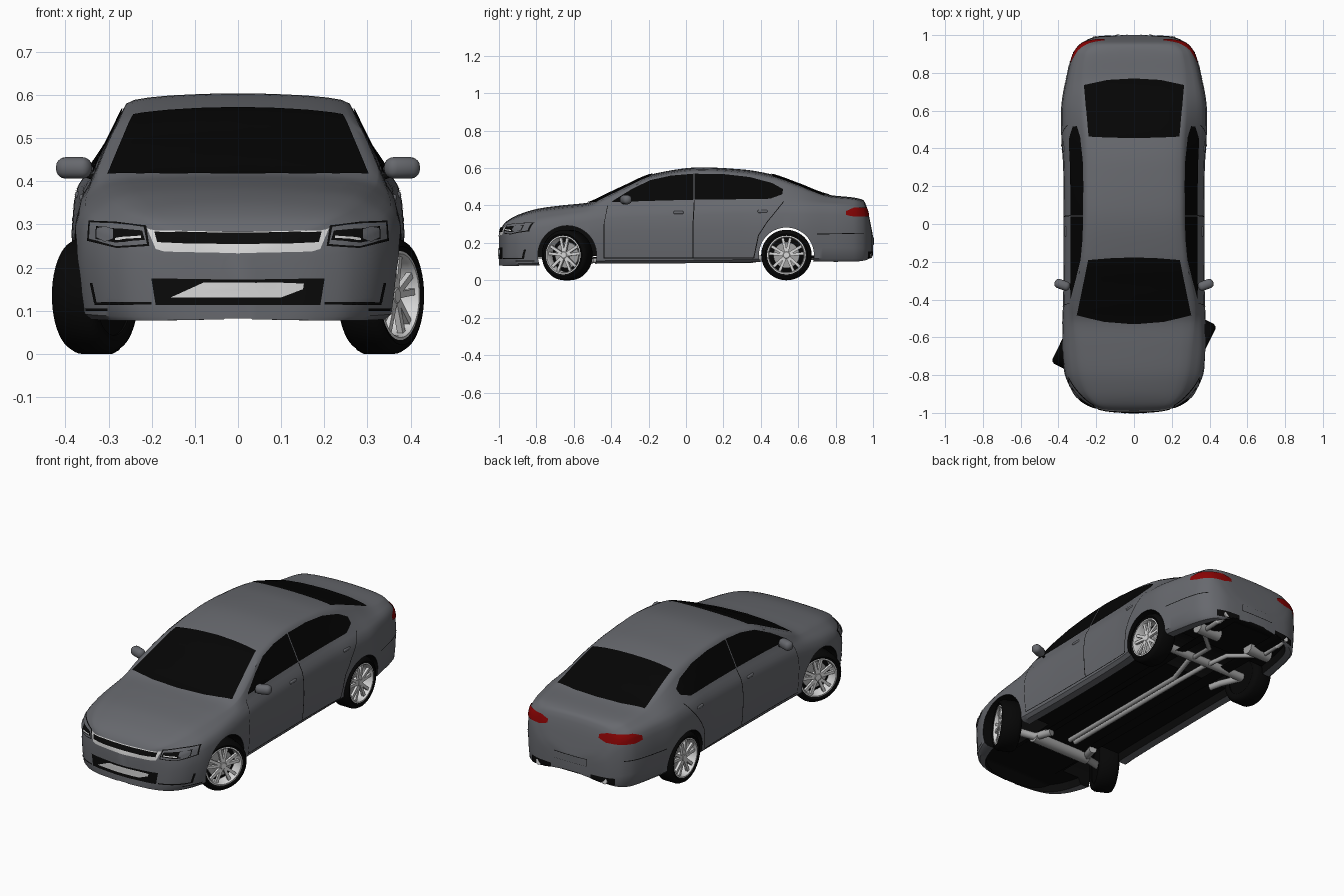
import bpy, bmesh, math
from mathutils import Vector, Matrix
from mathutils.bvhtree import BVHTree

if "Cube" in bpy.data.objects:
    bpy.data.objects.remove(bpy.data.objects["Cube"])


def material(name, *rgb):
    m = bpy.data.materials.new(name)
    m.use_nodes = True
    m.diffuse_color = (*rgb, 1)
    m.node_tree.nodes["Principled BSDF"].inputs["Base Color"].default_value = (*rgb, 1)
    return m


PAINT = material("grey paint", .135, .14, .155)
BLACK = material("black trim", .003, .003, .003)
GLASS = material("dark glass", .0015, .0015, .0015)
RUBBER = material("tyre rubber", .002, .002, .002)
SILVER = material("silver", .68, .68, .68)
METAL = material("underbody metal", .36, .36, .36)
RED = material("red lamp", .25, .001, .001)
SIDES = ((1, "left_"), (-1, "right_"))


def activate(ob):
    bpy.ops.object.select_all(action="DESELECT")
    ob.select_set(True)
    bpy.context.view_layer.objects.active = ob


def make(name, bm, *mats):
    me = bpy.data.meshes.new(name)
    bm.to_mesh(me)
    ob = bpy.data.objects.new(name, me)
    bpy.context.collection.objects.link(ob)
    for m in mats:
        me.materials.append(m)
    activate(ob)
    bpy.ops.object.shade_smooth_by_angle(angle=math.radians(40))
    return ob


# Body stations: y, half width, bottom, shoulder, roof half width, roof edge, crown
STATIONS = [
    (-1, .04, .08, .20, .03, .22, .235),
    (-.985, .17, .078, .25, .14, .275, .285),
    (-.95, .265, .077, .275, .21, .31, .322),
    (-.88, .33, .078, .30, .26, .335, .357),
    (-.78, .37, .08, .325, .29, .36, .385),
    (-.65, .383, .08, .345, .305, .378, .402),
    (-.52, .38, .085, .365, .318, .393, .416),
    (-.45, .377, .09, .378, .324, .42, .448),
    (-.33, .374, .09, .39, .306, .478, .504),
    (-.18, .372, .09, .395, .275, .543, .568),
    (.08, .372, .092, .405, .259, .58, .604),
    (.3, .375, .095, .41, .26, .566, .593),
    (.46, .385, .1, .412, .263, .542, .566),
    (.6, .386, .1, .41, .272, .495, .517),
    (.77, .36, .1, .405, .272, .44, .456),
    (.9, .325, .1, .395, .255, .427, .442),
    (.95, .29, .105, .372, .225, .404, .428),
    (.968, .262, .11, .34, .21, .365, .386),
    (.99, .2, .125, .255, .16, .272, .288),
    (1, .06, .14, .20, .05, .22, .235)]


def secant(c, i):
    p, q = STATIONS[i], STATIONS[i + 1]
    return (q[c] - p[c]) / (q[0] - p[0])


def slope(c, i):
    if i == 0:
        return secant(c, 0)
    if i == len(STATIONS) - 1:
        return secant(c, i - 1)
    a, b = secant(c, i - 1), secant(c, i)
    return 0 if a * b <= 0 else 2 * a * b / (a + b)


def station(y):
    i = max(k for k in range(len(STATIONS) - 1) if STATIONS[k][0] <= y or k == 0)
    p, q = STATIONS[i], STATIONS[i + 1]
    h = q[0] - p[0]
    t = (y - p[0]) / h
    return [(1 + 2 * t) * (1 - t) ** 2 * p[c] + t * (1 - t) ** 2 * h * slope(c, i)
            + t * t * (3 - 2 * t) * q[c] + t * t * (t - 1) * h * slope(c, i + 1)
            for c in range(1, 7)]


def section(y):
    w, zb, zs, we, ze, zt = station(y)
    h, d, ws = zs - zb, zt - ze, .925 * w
    floor = zb + .002 + .04 * min(1, (1 - abs(y)) / .06)
    half = [(0, floor), (.78 * w, floor), (.8 * w, zb), (.92 * w, zb),
            (.965 * w, zb + .05 * h), (.985 * w, zb + .25 * h), (w, zb + .58 * h),
            (.985 * w, zb + .82 * h), (.962 * w, zb + .93 * h), (ws, zs)]
    for t in (.33, .66, .9):
        half.append((ws + (we - ws) * t + .003 * w, zs + (ze - zs) * t))
    half += [(we, ze), (.93 * we, ze + .36 * d), (.8 * we, ze + .6 * d),
             (.6 * we, ze + .8 * d), (.3 * we, ze + .95 * d), (0, zt)]
    return half + [(-x, z) for x, z in half[-2:0:-1]]


# Painted shell with a recessed black floor
bm = bmesh.new()
COUNT = 96
rings = []
for j in range(COUNT + 1):
    y = math.sin(math.pi * (j / COUNT - .5))
    rings.append([bm.verts.new((x, y, z)) for x, z in section(y)])
n = len(rings[0])
for a, b in zip(rings, rings[1:]):
    for k in range(n):
        f = bm.faces.new((a[k], a[(k + 1) % n], b[(k + 1) % n], b[k]))
        f.material_index = int(k in (0, 1, n - 2, n - 1))
bm.faces.new(rings[0])
bm.faces.new(rings[-1])
bmesh.ops.recalc_face_normals(bm, faces=bm.faces)
bm.normal_update()
SURFACE = BVHTree.FromBMesh(bm)
body = make("body", bm, PAINT, BLACK)

# Wheel arch cutters: the rear one passes right through
FRONT_Y, REAR_Y, AXLE_Z = -.635, .537, .135
bm = bmesh.new()
for x, y, r, depth in ((.4, FRONT_Y, .157, .44), (-.4, FRONT_Y, .157, .44), (0, REAR_Y, .147, 1.2)):
    bmesh.ops.create_cone(bm, cap_ends=True, segments=56, radius1=r, radius2=r, depth=depth,
                          matrix=Matrix.Translation((x, y, AXLE_Z)) @ Matrix.Rotation(math.pi / 2, 4, "Y"))
for f in bm.faces:
    f.material_index = 1
cutter = make("arch_cutter", bm, PAINT, BLACK)
cutter.hide_render = True
activate(body)
mod = body.modifiers.new("arches", "BOOLEAN")
mod.operation, mod.solver, mod.object = "DIFFERENCE", "EXACT", cutter
bpy.ops.object.modifier_apply(modifier=mod.name)
bpy.data.objects.remove(cutter)
bpy.ops.object.shade_smooth_by_angle(angle=math.radians(40))

VIEWS = {"side": lambda u, v, s: ((2 * s, u, v), (-s, 0, 0)),
         "front": lambda u, v, s: ((s * u, -2, v), (0, 1, 0)),
         "rear": lambda u, v, s: ((s * u, 2, v), (0, -1, 0)),
         "top": lambda u, v, s: ((s * u, v, 2), (0, 0, -1))}


def plate(name, mat, a, b, view, off=.004, s=1, across=8, steps=6):
    """Thin panel between two outline edges, draped on the shell."""
    bm = bmesh.new()
    a, b = [Vector(p) for p in a], [Vector(p) for p in b]
    rows = []
    for i in range((len(a) - 1) * steps + 1):
        k = min(i // steps, len(a) - 2)
        t = i / steps - k
        p, q = a[k].lerp(a[k + 1], t), b[k].lerp(b[k + 1], t)
        row = []
        for j in range(across + 1):
            u, v = p.lerp(q, j / across)
            for _ in range(20):
                start, way = VIEWS[view](u, v, s)
                way = Vector(way)
                hit, normal, _i, _d = SURFACE.ray_cast(Vector(start), way)
                if hit:
                    break
                u *= .98
            if not hit:
                hit, normal, _i, _d = SURFACE.find_nearest(Vector(start))
            if normal.dot(way) > 0:
                normal = -normal
            row.append(bm.verts.new(hit + normal * off))
        rows.append(row)
    for r, q in zip(rows, rows[1:]):
        for j in range(across):
            f = bm.faces.new((r[j], r[j + 1], q[j + 1], q[j]))
            f.normal_update()
            if f.normal.dot(way) > 0:
                f.normal_flip()
    return make(name, bm, mat)


def line(name, path, view, du=0, dv=0, s=1):
    plate(name, BLACK, path, [(u + du, v + dv) for u, v in path], view, .0025, s, across=1, steps=10)


def sym(half):
    """Mirror an outline edge given from the outside to the middle."""
    return [(-u, v) for u, v in half] + [(u, v) for u, v in half[-2::-1]]


def band(u0, u1, v0, v1):
    return [(u0, v0), (u1, v0)], [(u0, v1), (u1, v1)]


# Windscreen and rear window
plate("windscreen", GLASS, sym([(.302, -.482), (.16, -.517), (0, -.53)]),
      sym([(.242, -.19), (.12, -.18), (0, -.176)]), "top", across=16)
plate("rear_window", GLASS, sym([(.24, .462), (.12, .456), (0, .455)]),
      sym([(.264, .735), (.14, .762), (0, .77)]), "top", across=16)

# Grille, intake and rear panels
plate("grille_frame", SILVER, sym([(.19, .243), (.17, .237), (0, .233)]),
      sym([(.21, .29), (.19, .285), (0, .282)]), "front", .003)
plate("grille", BLACK, sym([(.186, .258), (.1, .255), (0, .253)]),
      sym([(.192, .282), (.1, .28), (0, .279)]), "front", .006)
plate("lower_intake", BLACK, sym([(.19, .113), (0, .113)]), sym([(.2, .175), (0, .172)]), "front", .003)
plate("intake_panel", SILVER, [(-.155, .131), (.1, .131), (.15, .15)],
      [(-.08, .165), (.1, .165), (.152, .163)], "front", .006)
plate("plate_recess", BLACK, *band(-.1, .1, .19, .23), "rear", .002)
plate("plate_panel", PAINT, *band(-.098, .098, .192, .228), "rear", .004)

for s, side in SIDES:
    # Side glass
    plate(side + "front_window", GLASS, [(-.395, .417), (-.29, .42), (-.19, .423), (-.08, .426), (.04, .429)],
          [(-.393, .422), (-.29, .486), (-.19, .534), (-.08, .558), (.04, .568)], "side", s=s)
    plate(side + "rear_window", GLASS, [(.046, .429), (.2, .431), (.34, .432), (.45, .434), (.515, .458)],
          [(.046, .568), (.2, .566), (.34, .55), (.46, .518), (.518, .485)], "side", s=s)
    # Head lamps and fog slots
    plate(side + "headlamp_edge", BLACK, [(.205, .25), (.28, .245), (.348, .262)],
          [(.212, .297), (.28, .305), (.345, .308)], "front", .002, s)
    plate(side + "headlamp_cover", PAINT, [(.21, .254), (.28, .249), (.343, .266)],
          [(.217, .293), (.28, .301), (.341, .304)], "front", .004, s)
    plate(side + "lamp_pocket", BLACK, [(.214, .263), (.28, .257), (.325, .265)],
          [(.22, .284), (.28, .288), (.325, .293)], "front", .006, s)
    plate(side + "lamp_strip", SILVER, [(.222, .267), (.28, .262)], [(.222, .272), (.28, .267)], "front", .008, s)
    plate(side + "lens", PAINT, [(.285, .266), (.303, .258), (.322, .268)],
          [(.285, .286), (.303, .292), (.322, .288)], "front", .008, s)
    plate(side + "fog_slot", BLACK, *band(.2, .33, .114, .12), "front", .003, s)
    plate(side + "fog_edge", BLACK, [(.325, .118), (.335, .165)], [(.331, .118), (.341, .165)], "front", .003, s)
    # Tail lamps wrap round the corner
    plate(side + "tail_lamp", RED, [(.155, .355), (.2, .34), (.305, .34)],
          [(.155, .374), (.2, .388), (.295, .388)], "rear", .004, s)
    plate(side + "tail_lamp_side", RED, [(.855, .348), (.9, .34), (.955, .34)],
          [(.855, .37), (.9, .388), (.945, .388)], "side", .004, s)
    plate(side + "exhaust_surround", BLACK, *band(.12, .25, .12, .155), "rear", .003, s)
    # Panel gaps
    line(side + "front_door_gap", [(-.44, .12), (-.44, .3), (-.42, .4)], "side", du=.003, s=s)
    line(side + "middle_door_gap", [(.035, .12), (.035, .3), (.042, .425)], "side", du=.005, s=s)
    line(side + "rear_door_gap", [(.36, .12), (.385, .24), (.43, .31), (.52, .42)], "side", du=.005, s=s)
    line(side + "sill_gap", [(-.44, .118), (.36, .118)], "side", dv=.004, s=s)
    line(side + "bumper_gap", [(.7, .245), (.95, .25)], "side", dv=.004, s=s)
    line(side + "lip_gap", [(-.91, .1), (-.81, .1)], "side", dv=.005, s=s)


def box(name, mat, loc, size, bevel, turn=0):
    bm = bmesh.new()
    bmesh.ops.create_cube(bm, size=1, matrix=Matrix.Diagonal((*size, 1)))
    bmesh.ops.bevel(bm, geom=bm.edges[:], offset=bevel, segments=4, profile=.5, affect="EDGES")
    ob = make(name, bm, mat)
    ob.location, ob.rotation_euler.z = loc, turn
    return ob


def pipe(name, mat, pts, r):
    cu = bpy.data.curves.new(name, "CURVE")
    cu.dimensions, cu.bevel_depth, cu.bevel_resolution, cu.use_fill_caps = "3D", r, 3, True
    sp = cu.splines.new("POLY")
    sp.points.add(len(pts) - 1)
    for p, co in zip(sp.points, pts):
        p.co = (*co, 1)
    sp.use_smooth = True
    cu.materials.append(mat)
    ob = bpy.data.objects.new(name, cu)
    bpy.context.collection.objects.link(ob)


def lathe(bm, profile, closed=False, segs=48):
    """Revolve (x, radius) points about the axle."""
    loops = [[bm.verts.new((x, r * math.cos(math.tau * i / segs), r * math.sin(math.tau * i / segs)))
              for i in range(segs)] for x, r in profile]
    for a, b in zip(loops, loops[1:] + (loops[:1] if closed else [])):
        for i in range(segs):
            k = (i + 1) % segs
            bm.faces.new((a[i], a[k], b[k], b[i]))
    if not closed:
        bm.faces.new(loops[0])
        bm.faces.new(loops[-1])


# Wheel parts, modelled once with the outer face towards +x
tyre, rim, disc = bmesh.new(), bmesh.new(), bmesh.new()
lathe(tyre, [(-.05, .092), (-.056, .112), (-.05, .126), (-.034, .135), (.034, .135),
             (.048, .127), (.054, .114), (.048, .101)], True)
lathe(rim, [(-.02, .098), (.042, .104), (.049, .104), (.05, .097), (.04, .092), (-.02, .092)], True)
lathe(rim, [(0, .02), (.038, .022), (.043, .016), (.043, .004)], segs=20)
for i in range(5):
    for spread in (-.22, .22):
        turn = Matrix.Rotation(math.tau * i / 5 + spread, 4, "X")
        bmesh.ops.create_cube(rim, size=1, matrix=turn @ Matrix.Translation((.034, 0, .056))
                              @ Matrix.Diagonal((.014, .015, .08, 1)))
lathe(disc, [(-.045, .095), (-.012, .095), (-.01, .092)])
lathe(disc, [(-.006, .07), (.006, .07)])
for f in disc.faces:
    f.material_index = int(f.calc_center_median().x > -.007)
for b in (tyre, rim, disc):
    bmesh.ops.recalc_face_normals(b, faces=b.faces)
PARTS = [make("tyre", tyre, RUBBER), make("rim", rim, SILVER), make("brake_disc", disc, RUBBER, METAL)]
for x, y, end, steer in ((.332, FRONT_Y, "front_", -.46), (.325, REAR_Y, "rear_", 0)):
    for s, side in SIDES:
        for part in PARTS:
            ob = bpy.data.objects.new(side + end + part.name, part.data)
            bpy.context.collection.objects.link(ob)
            ob.location = (s * x, y, AXLE_Z)
            ob.rotation_euler.z = steer + (0 if s > 0 else math.pi)
for part in PARTS:
    bpy.data.objects.remove(part)

# Mirrors, handles, exhaust and suspension
for s, side in SIDES:
    box(side + "mirror", PAINT, (s * .38, -.322, .431), (.084, .05, .05), .022, s * .35)
    pipe(side + "mirror_stalk", BLACK, [(s * .33, -.33, .408), (s * .36, -.32, .418)], .007)
    for x, y, z, which in ((.357, -.04, .362, "front_"), (.367, .41, .368, "rear_")):
        box(side + which + "handle", PAINT, (s * x, y, z), (.022, .055, .016), .007)
    pipe(side + "exhaust_pipe", METAL, [(s * .018, -.5, .105), (s * .018, .35, .105), (s * .05, .5, .13),
                                        (s * .06, .68, .12), (s * .2, .8, .12), (s * .2, .94, .125)], .013)
    pipe(side + "exhaust_tip", SILVER, [(s * .2, .92, .125), (s * .2, .992, .135)], .016)
    pipe(side + "silencer", METAL, [(s * .1, .8, .13), (s * .24, .8, .13)], .034)
    pipe(side + "rear_arm", METAL, [(s * .28, REAR_Y, .13), (s * .22, .44, .12), (s * .2, .38, .115)], .018)
    pipe(side + "front_arm", METAL, [(s * .28, FRONT_Y, .125), (s * .17, -.6, .115), (s * .14, -.5, .11)], .022)
pipe("front_subframe", METAL, [(-.18, -.6, .115), (.18, -.6, .115)], .034)
pipe("rear_axle", METAL, [(-.28, REAR_Y, .135), (.28, REAR_Y, .135)], .024)
